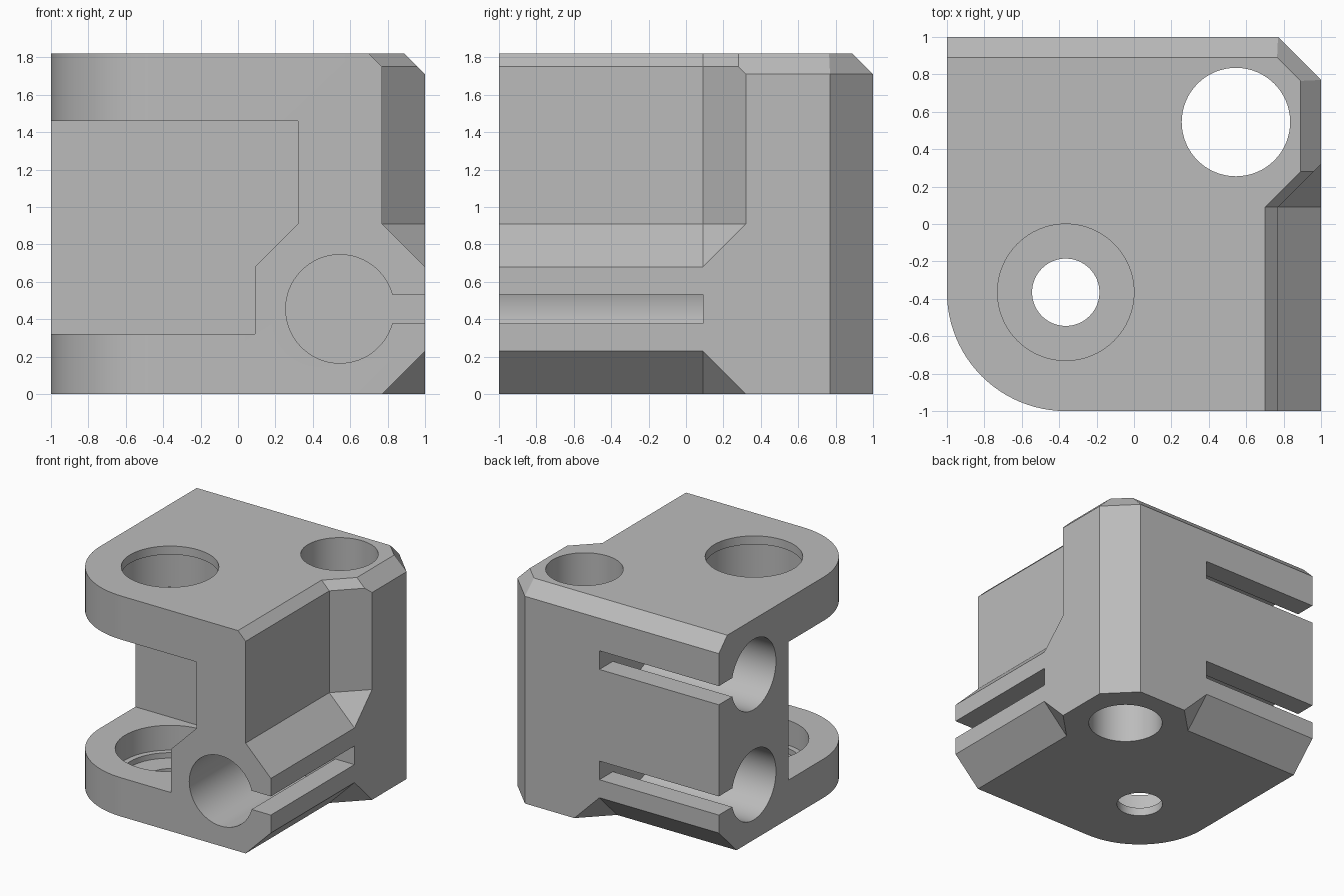
import bpy, bmesh, math
from itertools import product
from mathutils import Vector

if "Cube" in bpy.data.objects:
    bpy.data.objects.remove(bpy.data.objects["Cube"])

grey = bpy.data.materials.new("plastic_grey")
grey.use_nodes = True
grey.diffuse_color = (0.5, 0.5, 0.5, 1)
grey.node_tree.nodes["Principled BSDF"].inputs["Base Color"].default_value = (0.5, 0.5, 0.5, 1)

H = 1.82        # block height
STEP = 0.09     # depth line shared by the gap, slots and chamfers
ROD = 0.545     # rod centre in plan
R = 0.29        # rod radius


def finish(bm, name):
    bmesh.ops.recalc_face_normals(bm, faces=bm.faces)
    mesh = bpy.data.meshes.new(name)
    bm.to_mesh(mesh)
    bm.free()
    obj = bpy.data.objects.new(name, mesh)
    bpy.context.collection.objects.link(obj)
    mesh.materials.append(grey)
    return obj


def prism(name, outline, sweep, place):
    """Extrude a 2D outline; place maps each (u, v) to 3D."""
    bm = bmesh.new()
    face = bm.faces.new([bm.verts.new(place(u, v)) for u, v in outline])
    out = bmesh.ops.extrude_face_region(bm, geom=[face])
    moved = [g for g in out["geom"] if isinstance(g, bmesh.types.BMVert)]
    bmesh.ops.translate(bm, verts=moved, vec=sweep)
    return finish(bm, name)


def arc(cx, cy, r, start, end, n):
    return [(cx + r * math.cos(start + (end - start) * i / n),
             cy + r * math.sin(start + (end - start) * i / n)) for i in range(n + 1)]


def cone_cutter(name, apex, rays, swap=False):
    """Convex solid spreading from an apex along the given rays."""
    bm = bmesh.new()
    for use in product((0, 1), repeat=len(rays)):
        p = Vector(apex)
        for k, ray in zip(use, rays):
            p += Vector(ray) * k * 2.5
        bm.verts.new((p.y, p.x, p.z) if swap else p)
    out = bmesh.ops.convex_hull(bm, input=bm.verts)
    junk = {g for g in out["geom_interior"] if isinstance(g, bmesh.types.BMVert)}
    bmesh.ops.delete(bm, geom=list(junk), context="VERTS")
    bmesh.ops.dissolve_limit(bm, angle_limit=0.01, verts=bm.verts, edges=bm.edges)
    return finish(bm, name)


def lathe(name, profile, centre, n=64):
    bm = bmesh.new()
    rings = [[bm.verts.new((centre[0] + x, centre[1] + y, z))
              for x, y in arc(0, 0, r, 0, math.tau, n)[:-1]] for r, z in profile]
    for a, b in zip(rings, rings[1:]):
        for i in range(n):
            j = (i + 1) % n
            bm.faces.new((a[i], a[j], b[j], b[i]))
    bm.faces.new(rings[0])
    bm.faces.new(rings[-1])
    return finish(bm, name)


# Block with one rounded and one chamfered corner
outline = [(1, -1), (1, 0.77), (0.77, 1), (-1, 1)]
outline += arc(-0.365, -0.365, 0.635, math.pi, 1.5 * math.pi, 24)
block = prism("corner_block", outline, (0, 0, H), lambda u, v: (u, v, 0))

# Bevelled top edges along the back, the right and the corner
bm = bmesh.new()
bm.from_mesh(block.data)
for point, normal in (((0, 1, 1.71), (0, 1, 1)), ((1, 0, 1.71), (1, 0, 1)),
                      ((0.77, 1, 1.71), (0.11, 0.11, 0.115))):
    geom = bm.verts[:] + bm.edges[:] + bm.faces[:]
    bmesh.ops.bisect_plane(bm, geom=geom, plane_co=point, plane_no=normal, clear_outer=True)
    bmesh.ops.holes_fill(bm, edges=[e for e in bm.edges if e.is_boundary])
bmesh.ops.recalc_face_normals(bm, faces=bm.faces)
bm.to_mesh(block.data)
bm.free()

cutters = []

# Stepped gap between the two bearing plates
gap = [(-2, 0.32), (STEP, 0.32), (STEP, 0.68), (0.32, 0.91), (0.32, 1.46), (-2, 1.46)]
cutters.append(prism("plate_gap", gap, (0, STEP + 2, 0), lambda u, v: (u, -2, v)))

# Bearing seat with a lip above and a shaft hole below
seat = [(0.18, -1), (0.18, 0.07), (0.365, 0.07), (0.365, 0.115), (0.41, 0.115),
        (0.41, 1.75), (0.365, 1.75), (0.365, 3)]
cutters.append(lathe("bearing_seat", seat, (-0.365, -0.365)))

# Upright rod hole
cutters.append(lathe("upright_rod_hole", [(R, -1), (R, 3)], (ROD, ROD)))

# Blind rod holes, each joined to a clamping slot
half = 0.077
tilt = math.asin(half / R)
for name, z, swap in (("front_rod", 0.455, False), ("low_side_rod", 0.455, True),
                      ("high_side_rod", 1.365, True)):
    key = arc(ROD, z, R, tilt, math.tau - tilt, 60) + [(2, z - half), (2, z + half)]
    if swap:
        cutters.append(prism(name, key, (STEP + 2, 0, 0), lambda u, v: (-2, u, v)))
    else:
        cutters.append(prism(name, key, (0, STEP + 2, 0), lambda u, v: (u, -2, v)))

# Relief in the right side, its top bevel, and the bevels underneath
forward, diagonal, down, up = (0, -1, 0), (1, 1, 0), (1, 0, -1), (0, 0, 1)
cutters.append(cone_cutter("side_relief", (0.77, STEP, 0.91), (forward, diagonal, down, up)))
cutters.append(cone_cutter("relief_bevel", (0.65, STEP, 1.87),
                           (forward, diagonal, (0.14, 0, -0.14), up)))
for swap in (False, True):
    cutters.append(cone_cutter("under_bevel", (0.72, STEP, -0.05),
                               (forward, diagonal, (1, 0, 1), (0, 0, -1)), swap))

# Apply the cuts
bpy.ops.object.select_all(action="DESELECT")
bpy.context.view_layer.objects.active = block
block.select_set(True)
for cutter in cutters:
    cutter.hide_render = True
    mod = block.modifiers.new(cutter.name, "BOOLEAN")
    mod.operation = "DIFFERENCE"
    mod.solver = "EXACT"
    mod.object = cutter
    bpy.ops.object.modifier_apply(modifier=mod.name)
    bpy.data.objects.remove(cutter)

bpy.ops.object.shade_smooth_by_angle(angle=math.radians(25))
